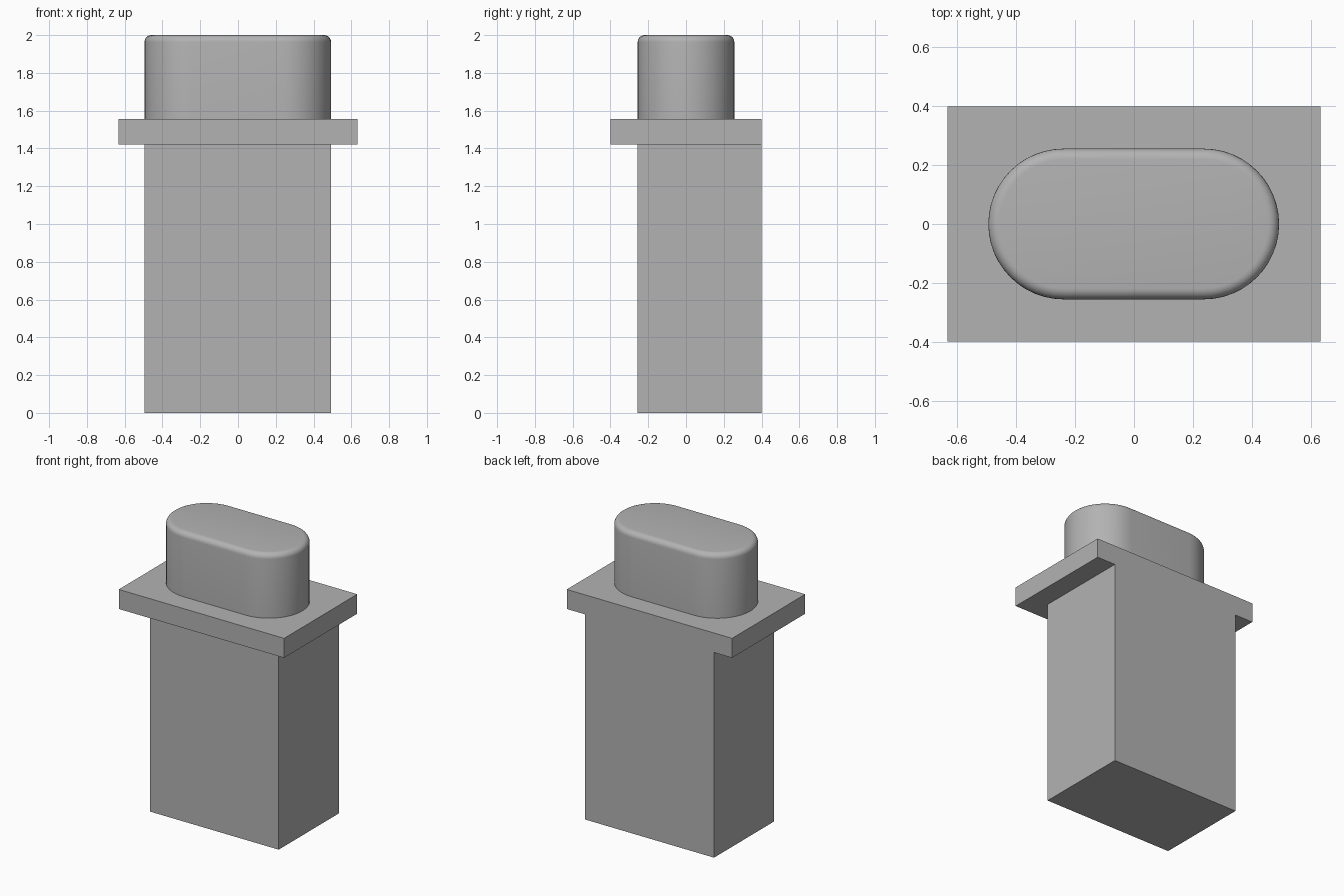
import bpy, bmesh, math

if "Cube" in bpy.data.objects:
    bpy.data.objects.remove(bpy.data.objects["Cube"])

grey = bpy.data.materials.new("plain grey")
grey.diffuse_color = (0.45, 0.45, 0.45, 1)
grey.use_nodes = True
grey.node_tree.nodes["Principled BSDF"].inputs["Base Color"].default_value = grey.diffuse_color


def add_object(name, bm):
    mesh = bpy.data.meshes.new(name)
    bmesh.ops.recalc_face_normals(bm, faces=bm.faces)
    bm.to_mesh(mesh)
    bm.free()
    mesh.materials.append(grey)
    obj = bpy.data.objects.new(name, mesh)
    bpy.context.collection.objects.link(obj)
    return obj


def box(name, x0, x1, y0, y1, z0, z1):
    bm = bmesh.new()
    bmesh.ops.create_cube(bm, size=1)
    for v in bm.verts:
        v.co = (x1 if v.co.x > 0 else x0,
                y1 if v.co.y > 0 else y0,
                z1 if v.co.z > 0 else z0)
    return add_object(name, bm)


# Rectangular housing fused with its flange, flush at the back
flange = box("flange", -0.633, 0.633, -0.4, 0.4, 1.42, 1.555)
housing = box("housing", -0.495, 0.492, -0.257, 0.4, 0, 1.49)
union = housing.modifiers.new("flange union", 'BOOLEAN')
union.operation = 'UNION'
union.solver = 'EXACT'
union.object = flange
flange.hide_render = True
flange.hide_set(True)

# Upright button with a stadium outline and a rounded top rim
R, HALF, STEPS = 0.256, 0.238, 24
bm = bmesh.new()
outline = []
for cx, start in ((HALF, -math.pi / 2), (-HALF, math.pi / 2)):
    for i in range(STEPS + 1):
        a = start + math.pi * i / STEPS
        outline.append(bm.verts.new((cx + R * math.cos(a) - 0.001,
                                     R * math.sin(a), 1.555)))
base = bm.faces.new(outline)
top = bmesh.ops.extrude_face_region(bm, geom=[base])["geom"]
bmesh.ops.translate(bm, vec=(0, 0, 0.445),
                    verts=[g for g in top if isinstance(g, bmesh.types.BMVert)])
rim = [e for e in bm.edges if all(v.co.z > 1.9 for v in e.verts)]
bmesh.ops.bevel(bm, geom=rim, offset=0.037, segments=6, profile=0.5,
                affect='EDGES')
button = add_object("button", bm)

bpy.ops.object.select_all(action='DESELECT')
button.select_set(True)
bpy.context.view_layer.objects.active = button
bpy.ops.object.shade_smooth_by_angle(angle=math.radians(30))
